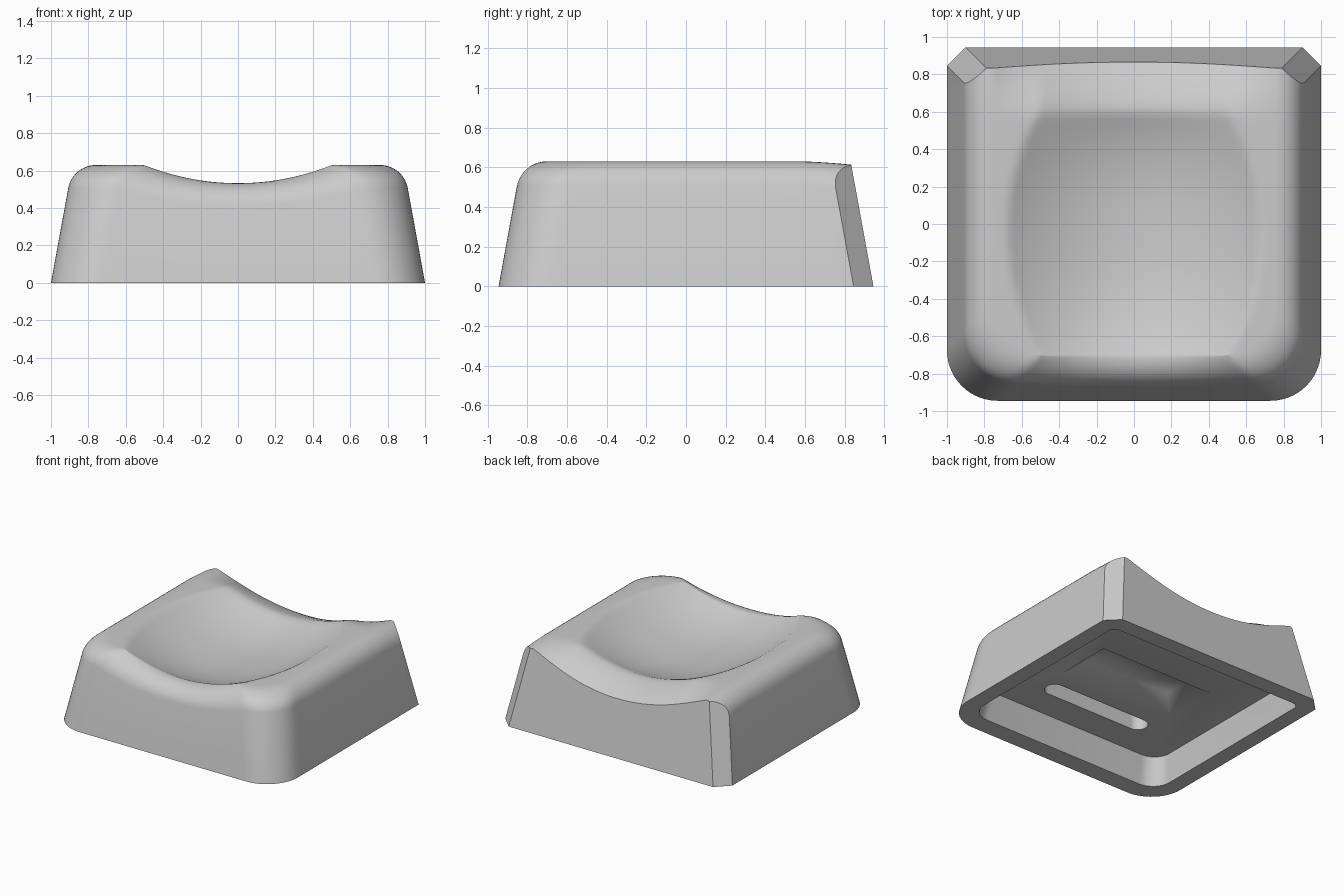
import bpy, bmesh, math
from mathutils import Vector

old = bpy.data.objects.get("Cube")
if old:
    bpy.data.objects.remove(old, do_unlink=True)

DRAFT = 0.1825          # wall inset per unit of height
TOP = 0.63              # rim height
FILLET = 0.15           # rounding between walls and top
CORNER = 0.27           # front corner radius
FRONT, BACK = -0.945, 0.945

grey = bpy.data.materials.new("grey plastic")
grey.use_nodes = True
grey.diffuse_color = (0.6, 0.6, 0.6, 1)
grey.node_tree.nodes["Principled BSDF"].inputs["Base Color"].default_value = (0.6, 0.6, 0.6, 1)


def top_height(x, y):
    """Dished top with a rounded fall towards the back edge."""
    u = max(-1, min(1, (y + 0.05) / 0.66))
    floor = 0.42 + 0.115 * abs(u) ** 2.5
    half_sq = 0.4624 - 0.2124 * u * u
    z = min(TOP, floor + (TOP - floor) * x * x / half_sq)
    t = max(0, min(1.25, (y - 0.57) / 0.285))
    edge = min(TOP, 0.44 + 0.185 * (x / 0.79) ** 2)
    return z + (edge - z) * t ** 1.6


SIDE, ARC, COLS, STEPS = 46, 14, 48, 9


def u_path(inset_at):
    """Open path: right side, front, left side, each point with its own inset."""
    pts = []

    def right_side(k, ins):
        cx, cy = 1 - ins - CORNER, FRONT + ins + CORNER
        if k <= SIDE:
            return 1 - ins, 1.2 + (cy - 1.2) * k / SIDE
        a = -math.pi / 2 * (k - SIDE) / ARC
        return cx + CORNER * math.cos(a), cy + CORNER * math.sin(a)

    n = SIDE + ARC
    for k in range(n + 1):
        pts.append(right_side(k, inset_at(len(pts))))
    for c in range(1, COLS):
        ins = inset_at(len(pts))
        w = 1 - ins - CORNER
        pts.append((w - 2 * w * c / COLS, FRONT + ins))
    for k in range(n, -1, -1):
        x, y = right_side(k, inset_at(len(pts)))
        pts.append((-x, y))
    return pts


def finish(name, bm):
    bmesh.ops.recalc_face_normals(bm, faces=bm.faces[:])
    me = bpy.data.meshes.new(name)
    bm.to_mesh(me)
    bm.free()
    me.materials.append(grey)
    ob = bpy.data.objects.new(name, me)
    bpy.context.collection.objects.link(ob)
    return ob


def build_body():
    bm = bmesh.new()
    heights = [top_height(x, y) for x, y in u_path(lambda i: 0.24)]

    # wall foot and fillet rings
    rings = [[bm.verts.new((x, y, 0)) for x, y in u_path(lambda i: 0)]]
    tilt = math.atan(DRAFT)
    for s in range(STEPS + 1):
        a = tilt + (math.pi / 2 - tilt) * s / STEPS

        def inset(i):
            tangent = heights[i] - FILLET * (1 - math.sin(tilt))
            return DRAFT * tangent + FILLET * (math.cos(tilt) - math.cos(a))
        path = u_path(inset)
        rings.append([bm.verts.new((x, y, h - FILLET * (1 - math.sin(a))))
                      for (x, y), h in zip(path, heights)])
    for r0, r1 in zip(rings, rings[1:]):
        for i in range(len(r0) - 1):
            bm.faces.new((r0[i], r0[i + 1], r1[i + 1], r1[i]))

    # dished top as rows between the two sides, ending on the front row
    inner, n = rings[-1], SIDE + ARC
    rows = []
    for k in range(n):
        a, b = inner[k], inner[-1 - k]
        row = [a]
        for c in range(1, COLS):
            p = a.co.lerp(b.co, c / COLS)
            row.append(bm.verts.new((p.x, p.y, top_height(p.x, p.y))))
        rows.append(row + [b])
    rows.append(inner[n:n + COLS + 1])
    for r0, r1 in zip(rows, rows[1:]):
        for c in range(COLS):
            bm.faces.new((r0[c], r0[c + 1], r1[c + 1], r1[c]))

    # underside and temporary back end
    bm.faces.new(rings[0])
    bm.faces.new([r[0] for r in rings] + rows[0][1:-1] + [r[-1] for r in reversed(rings)])
    bmesh.ops.recalc_face_normals(bm, faces=bm.faces[:])

    # sloped back wall and the two chamfered back corners
    for co, no in (((0, BACK, 0), (0, 1, DRAFT)),
                   ((1, 0.845, 0), (1, 1, 2 * DRAFT)),
                   ((-1, 0.845, 0), (-1, 1, 2 * DRAFT))):
        geom = bm.verts[:] + bm.edges[:] + bm.faces[:]
        bmesh.ops.bisect_plane(bm, geom=geom, dist=1e-5, plane_co=co,
                               plane_no=Vector(no).normalized(), clear_outer=True)
        bmesh.ops.holes_fill(bm, edges=[e for e in bm.edges if e.is_boundary], sides=0)
    return finish("keycap_body", bm)


def rounded_rect(hx, y0, y1, r_front, r_back, seg=10):
    pts = []
    for cx, cy, r, start in ((hx - r_back, y1 - r_back, r_back, 0),
                             (-hx + r_back, y1 - r_back, r_back, 90),
                             (-hx + r_front, y0 + r_front, r_front, 180),
                             (hx - r_front, y0 + r_front, r_front, 270)):
        steps = seg if r > 0 else 0
        for s in range(steps + 1):
            a = math.radians(start + 90 * s / max(steps, 1))
            pts.append((cx + r * math.cos(a), cy + r * math.sin(a)))
    return pts


def cut(body, name, low, z0, high, z1):
    """Subtract a loft between two matching outlines."""
    bm = bmesh.new()
    a = [bm.verts.new((x, y, z0)) for x, y in low]
    b = [bm.verts.new((x, y, z1)) for x, y in high]
    for i in range(len(a)):
        j = (i + 1) % len(a)
        bm.faces.new((a[i], a[j], b[j], b[i]))
    bm.faces.new(a)
    bm.faces.new(b)
    bmesh.ops.remove_doubles(bm, verts=bm.verts[:], dist=1e-5)
    cutter = finish(name, bm)
    cutter.hide_render = True
    mod = body.modifiers.new(name, 'BOOLEAN')
    mod.operation, mod.solver, mod.object = 'DIFFERENCE', 'EXACT', cutter
    bpy.context.view_layer.objects.active = body
    bpy.ops.object.modifier_apply(modifier=name)
    bpy.data.objects.remove(cutter, do_unlink=True)


body = build_body()

# hollow underside, tapered recess and long slot
cut(body, "cavity", rounded_rect(0.88, -0.81, 0.82, 0.16, 0.05), -0.05,
    rounded_rect(0.835, -0.74, 0.77, 0.14, 0.05), 0.21)
cut(body, "recess", rounded_rect(0.512, -0.207, 0.267, 0, 0), 0.20,
    rounded_rect(0.38, -0.075, 0.135, 0, 0), 0.31)
cut(body, "slot", rounded_rect(0.465, -0.5, -0.35, 0.0749, 0.0749), 0.15,
    rounded_rect(0.465, -0.5, -0.35, 0.0749, 0.0749), 0.34)

bpy.ops.object.select_all(action='DESELECT')
body.select_set(True)
bpy.context.view_layer.objects.active = body
bpy.ops.object.shade_smooth_by_angle(angle=math.radians(40))
